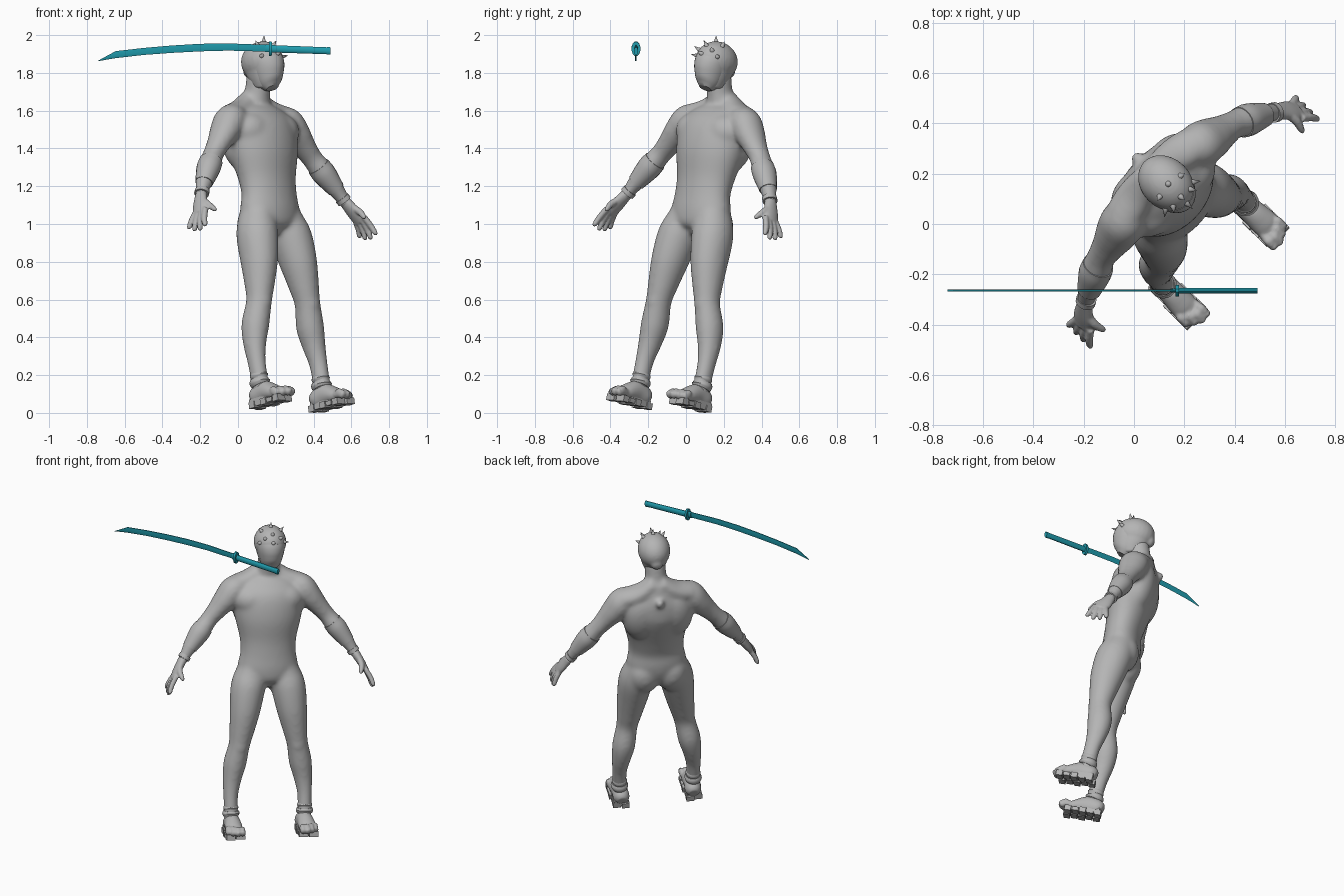
import bpy, bmesh, math
from mathutils import Matrix, Vector

cube = bpy.data.objects.get("Cube")
if cube:
    bpy.data.objects.remove(cube)

# The figure is modelled upright, then leaned and turned by POSE
POSE = (Matrix.Translation((0.177, 0.068, 1)) @ Matrix.Rotation(math.radians(45), 4, 'Z')
        @ Matrix.Rotation(0.037, 4, 'Y') @ Matrix.Rotation(math.radians(-12), 4, 'X')
        @ Matrix.Translation((0, 0, -1)))


def material(name, color):
    m = bpy.data.materials.new(name)
    m.use_nodes = True
    m.diffuse_color = (*color, 1)
    m.node_tree.nodes["Principled BSDF"].inputs["Base Color"].default_value = (*color, 1)
    return m


GREY = material("body grey", (0.46, 0.46, 0.46))
TEAL = material("sword teal", (0.015, 0.34, 0.43))


def finish(name, bm, mat=GREY, pose=POSE, voxel=0, smooth=0, angle=40):
    bmesh.ops.recalc_face_normals(bm, faces=bm.faces)
    mesh = bpy.data.meshes.new(name)
    bm.to_mesh(mesh)
    bm.free()
    mesh.materials.append(mat)
    ob = bpy.data.objects.new(name, mesh)
    bpy.context.collection.objects.link(ob)
    ob.matrix_world = pose
    if voxel:
        r = ob.modifiers.new("blend", 'REMESH')
        r.mode, r.voxel_size, r.use_smooth_shade = 'VOXEL', voxel, True
        s = ob.modifiers.new("relax", 'SMOOTH')
        s.factor, s.iterations = 0.5, smooth
    else:
        bpy.ops.object.select_all(action='DESELECT')
        ob.select_set(True)
        bpy.context.view_layer.objects.active = ob
        bpy.ops.object.shade_smooth_by_angle(angle=math.radians(angle))
    return ob


def loft(bm, stations, side=1, sides=24, steps=5):
    """Tube through (x, forward, height, half width, half depth) stations."""
    p = [Vector(s) for s in stations]
    p = [2 * p[0] - p[1]] + p + [2 * p[-1] - p[-2]]
    path = []
    for i in range(1, len(p) - 2):
        a, b, c, d = p[i - 1:i + 3]
        for k in range(steps):
            t = k / steps
            path.append(0.5 * (2 * b + (c - a) * t + (2 * a - 5 * b + 4 * c - d) * t * t
                               + (3 * b - a - 3 * c + d) * t ** 3))
    path.append(p[-2])
    centres = [Vector((side * q[0], -q[1], q[2])) for q in path]
    rings = []
    for i, q in enumerate(path):
        t = (centres[min(i + 1, len(path) - 1)] - centres[max(i - 1, 0)]).normalized()
        ref = Vector((0, 0, 1)) if abs(t.y) > 0.85 else Vector((0, 1, 0))
        u = t.cross(ref).normalized()
        v = u.cross(t)
        rings.append([bm.verts.new(centres[i] + u * q[3] * math.cos(w) + v * q[4] * math.sin(w))
                      for w in (2 * math.pi * (j + 0.5) / sides for j in range(sides))])
    for r, s in zip(rings, rings[1:]):
        for j in range(sides):
            k = (j + 1) % sides
            bm.faces.new((r[j], r[k], s[k], s[j]))
    bm.faces.new(rings[0])
    bm.faces.new(rings[-1])


def ball(bm, x, f, h, rx, ry, rz):
    m = Matrix.Translation((x, -f, h)) @ Matrix.Diagonal((rx, ry, rz, 1))
    bmesh.ops.create_uvsphere(bm, u_segments=24, v_segments=16, radius=1, matrix=m)


def box(bm, x, f, h, sx, sy, sz):
    m = Matrix.Translation((x, -f, h)) @ Matrix.Diagonal((sx, sy, sz, 1))
    bmesh.ops.create_cube(bm, size=1, matrix=m)


# Torso, arms and legs blended into one skin
bm = bmesh.new()
loft(bm, [(0, 0, .93, .03, .05), (0, -.005, .96, .1, .09), (0, -.005, 1.0, .168, .112),
          (0, 0, 1.07, .187, .12), (0, .01, 1.16, .172, .114), (0, .01, 1.25, .178, .124),
          (0, .01, 1.38, .208, .148), (0, 0, 1.49, .225, .152), (0, -.01, 1.57, .205, .125),
          (0, -.01, 1.64, .12, .085), (0, .01, 1.69, .07, .07), (0, .05, 1.8, .066, .07)], sides=40)
ball(bm, 0, -.125, 1.6, .027, .034, .03)
for s in (-1, 1):
    # chest, back, seat and kneecap masses
    ball(bm, s * .1, .03, 1.495, .125, .108, .1)
    ball(bm, s * .1, -.045, 1.46, .122, .097, .17)
    ball(bm, s * .085, -.04, .99, .1, .092, .12)
    ball(bm, s * .18, .05, .575, .046, .04, .06)
    # trapezius, arm, leg
    loft(bm, [(.02, -.025, 1.69, .045, .055), (.11, -.025, 1.625, .05, .075),
              (.2, -.01, 1.585, .058, .077)], s)
    loft(bm, [(.13, 0, 1.57, .05, .06), (.205, 0, 1.56, .081, .09), (.262, 0, 1.495, .076, .088),
              (.317, 0, 1.43, .061, .07), (.372, 0, 1.365, .053, .058), (.422, .01, 1.3, .06, .064),
              (.475, .02, 1.23, .051, .053), (.518, .03, 1.165, .037, .039),
              (.55, .04, 1.11, .028, .034)], s)
    loft(bm, [(.09, 0, 1.09, .08, .09), (.107, 0, 1.0, .103, .108), (.128, .01, .92, .107, .115),
              (.147, .02, .79, .095, .104), (.167, .02, .66, .077, .083), (.182, .015, .57, .066, .07),
              (.205, -.01, .45, .071, .077), (.222, -.015, .35, .059, .065), (.232, -.008, .24, .046, .05),
              (.23, 0, .08, .042, .05)], s)
finish("body", bm, voxel=0.01, smooth=20)

# Hands with four spread fingers and a thumb
bm = bmesh.new()
for s in (-1, 1):
    loft(bm, [(.538, .035, 1.135, .028, .033), (.577, .055, 1.07, .024, .046),
              (.605, .07, 1.02, .018, .044)], s)
    for off, reach in ((-.033, .8), (-.011, 1), (.012, 1.05), (.035, .9)):
        f = .072 + off
        loft(bm, [(.593, f, 1.04, .016, .016), (.625, f + off * .4, 1.025 - .045 * reach, .016, .016),
                  (.638, f + off * .75, 1.025 - .09 * reach, .013, .013),
                  (.638, f + off * .8, 1.025 - .1 * reach, .005, .005)], s, 12, 3)
    loft(bm, [(.562, .06, 1.1, .018, .018), (.57, .105, 1.065, .018, .018),
              (.56, .14, 1.03, .013, .013), (.557, .15, 1.02, .005, .005)], s, 12, 3)
finish("hands", bm, voxel=0.006, smooth=3)

# Forearm bracers and wrist bands
bm = bmesh.new()
for s in (-1, 1):
    loft(bm, [(.402, .006, 1.325, .06, .064), (.437, .012, 1.28, .062, .065),
              (.495, .025, 1.2, .046, .048)], s, 20)
    loft(bm, [(.522, .032, 1.155, .038, .041), (.536, .036, 1.135, .038, .041)], s, 20, 1)
finish("arm_guards", bm)

# Feet with knobbed toes
bm = bmesh.new()
for s in (-1, 1):
    loft(bm, [(.225, -.07, .055, .032, .032), (.225, -.042, .065, .05, .053), (.227, .02, .075, .05, .062),
              (.23, .09, .06, .055, .044), (.232, .13, .042, .052, .03)], s)
    for i, off in enumerate((-.042, -.014, .014, .041)):
        tip = (.193, .197, .182, .162)[i]
        loft(bm, [(.23 + off * .8, .1, .052, .017, .02), (.231 + off, tip - .03, .055, .019, .024),
                  (.232 + off, tip - .008, .042, .018, .023), (.232 + off, tip, .036, .009, .01)], s, 12, 3)
        ball(bm, s * (.231 + off), tip - .035, .066, .018, .02, .018)
finish("feet", bm, voxel=0.007, smooth=3)

# Uneven treads under the feet
bm = bmesh.new()
for s in (-1, 1):
    for i in range(5):
        for off in (-.031, .031):
            wide = .85 if i < 2 else 1
            box(bm, s * (.229 + off * wide), -.046 + i * .047 + off * .2, .018,
                .056 * wide, .04, .034 - .01 * (i % 2))
    box(bm, s * .229, .045, .032, .09, .21, .036)
finish("sole_treads", bm)

# Ankle cuffs
bm = bmesh.new()
for s in (-1, 1):
    for h, r in ((.17, .047), (.135, .054)):
        loft(bm, [(.231, -.004, h + .018, r - .008, r - .004), (.231, -.004, h, r, r + .004),
                  (.23, 0, h - .018, r - .008, r - .004)], s, 20, 3)
finish("ankle_cuffs", bm)

# Head
bm = bmesh.new()
ball(bm, 0, .08, 1.865, .1, .124, .104)
loft(bm, [(0, .07, 1.72, .055, .06), (0, .08, 1.77, .075, .09), (0, .08, 1.84, .093, .115)])
ball(bm, 0, -.026, 1.83, .037, .025, .037)
finish("head", bm, voxel=0.008, smooth=6)

# Smooth face mask with a sharp rim
bm = bmesh.new()
loft(bm, [(0, .13, 1.708, .035, .032), (0, .12, 1.74, .06, .07), (0, .112, 1.79, .077, .094),
          (0, .11, 1.835, .087, .101), (0, .107, 1.86, .09, .098)], 1, 28, 3)
finish("face_mask", bm)

# Spikes on the brow and crown
bm = bmesh.new()
directions = [(0, .25, 1), (0, .8, .65), (0, 1, .15)]
for s in (-1, 1):
    directions += [(s * .6, .3, .75), (s * .5, .8, .4), (s * .75, .6, .1)]
for x, f, h in directions:
    d = Vector((x, -f, h)).normalized()
    base = Vector((0, -.08, 1.865)) + Vector((d.x * .1, d.y * .124, d.z * .104))
    m = Matrix.Translation(base + d * .012) @ d.to_track_quat('Z', 'Y').to_matrix().to_4x4()
    bmesh.ops.create_cone(bm, cap_ends=True, segments=12, radius1=.014, radius2=0, depth=.04, matrix=m)
finish("head_spikes", bm)

# Sword blade: curved spine narrowing to a sharp lower edge
SWORD = Matrix.Translation((0, -.265, 0))
outline = [(-.742, 1.864, 1.862), (-.648, 1.915, 1.878), (-.5, 1.932, 1.895), (-.35, 1.945, 1.906),
           (-.2, 1.954, 1.914), (-.05, 1.956, 1.918), (.17, 1.948, 1.912)]
bm = bmesh.new()
sections = []
for x, top, low in outline:
    mid = low + (top - low) * .4
    sections.append([bm.verts.new(c) for c in ((x, 0, low), (x, -.004, mid), (x, -.003, top),
                                               (x, .003, top), (x, .004, mid))])
for a, b in zip(sections, sections[1:]):
    for j in range(5):
        k = (j + 1) % 5
        bm.faces.new((a[j], a[k], b[k], b[j]))
bm.faces.new(sections[0])
bm.faces.new(sections[-1])
finish("sword_blade", bm, TEAL, SWORD)

# Oval guard, collar, grip and pommel
for name, x0, x1, z0, z1, ry, rz in (("sword_guard", .165, .179, 1.928, 1.928, .024, .04),
                                     ("sword_collar", .145, .165, 1.931, 1.93, .008, .022),
                                     ("sword_grip", .17, .475, 1.928, 1.917, .011, .02),
                                     ("sword_pommel", .47, .49, 1.917, 1.916, .011, .021)):
    bm = bmesh.new()
    loft(bm, [(x0, 0, z0, rz, ry), (x1, 0, z1, rz * .95, ry)], 1, 12, 1)
    finish(name, bm, TEAL, SWORD)
